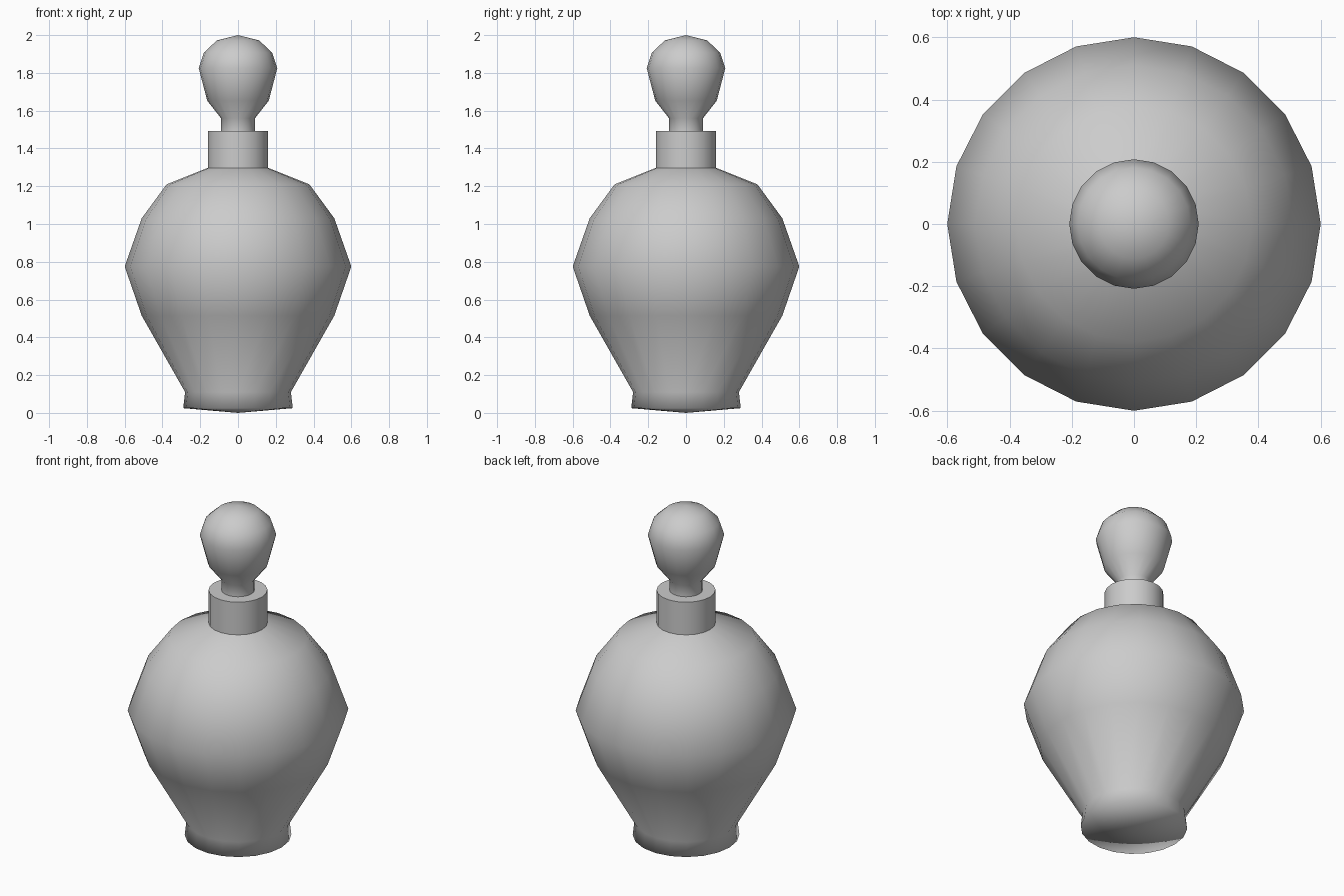
import bpy, bmesh, math

if "Cube" in bpy.data.objects:
    bpy.data.objects.remove(bpy.data.objects["Cube"])

SIDES = 20


def lathe(name, profile, sharp_angle=180):
    """Revolve an (r, z) profile about z; r = 0 makes a pole."""
    bm = bmesh.new()
    rings = []
    for r, z in profile:
        if r == 0:
            rings.append([bm.verts.new((0, 0, z))] * SIDES)
        else:
            rings.append([bm.verts.new((r * math.cos(2 * math.pi * i / SIDES),
                                        r * math.sin(2 * math.pi * i / SIDES), z))
                          for i in range(SIDES)])
    for a, b in zip(rings, rings[1:]):
        for i in range(SIDES):
            j = (i + 1) % SIDES
            bm.faces.new(list(dict.fromkeys((a[i], a[j], b[j], b[i]))))
    bmesh.ops.recalc_face_normals(bm, faces=bm.faces)
    for f in bm.faces:
        f.smooth = True
    for e in bm.edges:
        if e.is_manifold and e.calc_face_angle() > math.radians(sharp_angle):
            e.smooth = False
    mesh = bpy.data.meshes.new(name)
    bm.to_mesh(mesh)
    bm.free()
    ob = bpy.data.objects.new(name, mesh)
    bpy.context.collection.objects.link(ob)
    return ob


# Bottle: slightly domed base, foot, belly and shoulder
lathe("bottle_body", [(0, 0), (0.29, 0.025), (0.28, 0.11), (0.51, 0.515),
                      (0.60, 0.775), (0.51, 1.03), (0.378, 1.21), (0.16, 1.297)])

# Straight neck with a flat rim meeting the stopper stem
lathe("bottle_neck", [(0.16, 1.297), (0.16, 1.493), (0.09, 1.493)], 40)

# Stopper: short stem and rounded knob
lathe("stopper", [(0.09, 1.493), (0.09, 1.56), (0.163, 1.653), (0.208, 1.825),
                  (0.181, 1.907), (0.112, 1.972), (0, 2.0)], 50)
